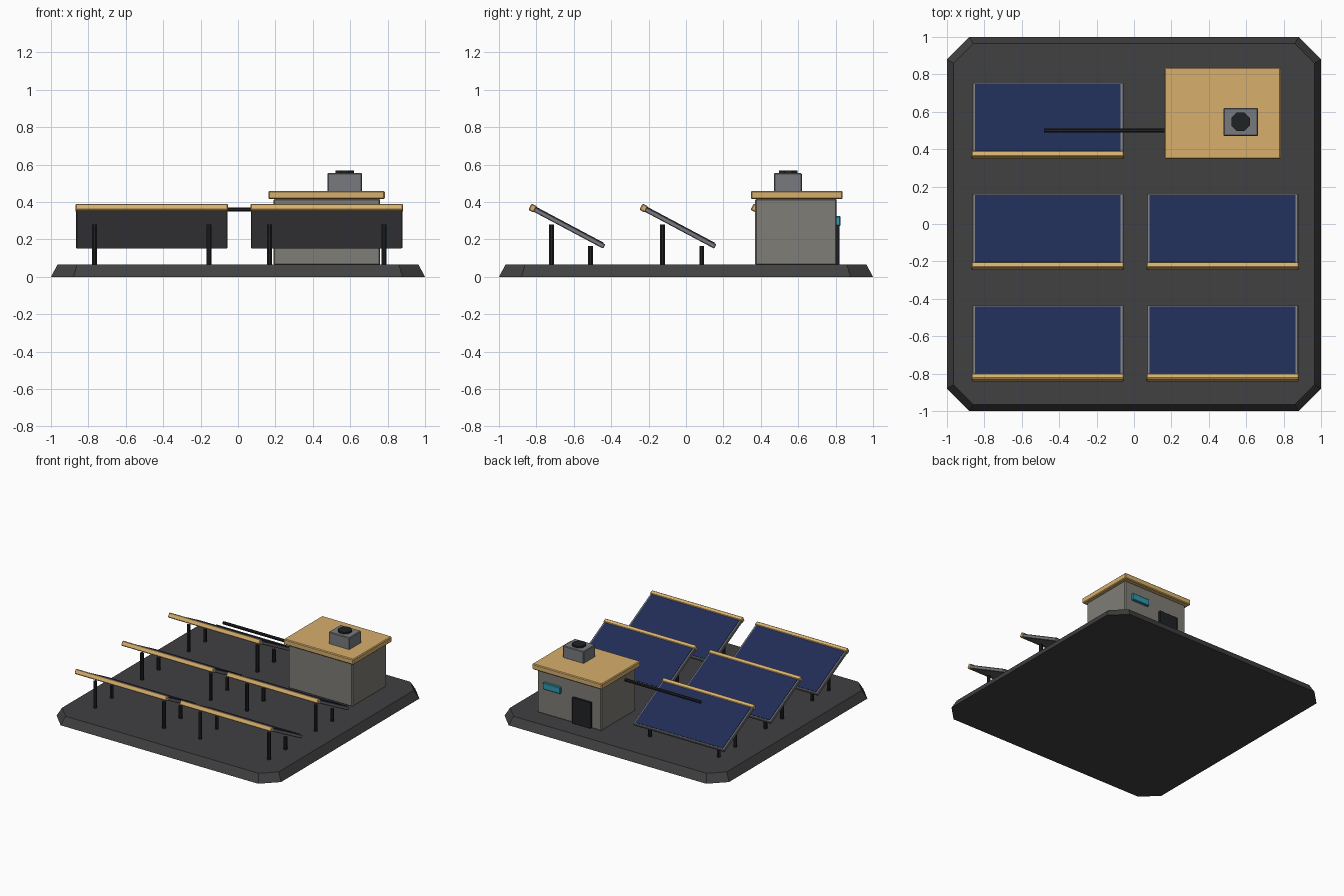
import bpy, bmesh, math
from mathutils import Matrix, Vector

if "Cube" in bpy.data.objects:
    bpy.data.objects.remove(bpy.data.objects["Cube"])


def mat(name, r, g, b):
    m = bpy.data.materials.new(name)
    m.diffuse_color = (r, g, b, 1)
    m.use_nodes = True
    m.node_tree.nodes["Principled BSDF"].inputs["Base Color"].default_value = m.diffuse_color
    return m


DARK = mat("dark_ground", 0.052, 0.052, 0.055)
BLACK = mat("black_metal", 0.015, 0.016, 0.018)
WALL = mat("wall", 0.21, 0.205, 0.18)
GOLD = mat("gold", 0.68, 0.43, 0.15)
BLUE = mat("blue_cells", 0.014, 0.025, 0.09)
FRAME = mat("grey_metal", 0.19, 0.195, 0.21)
TEAL = mat("teal_glass", 0.03, 0.32, 0.42)


def finish(name, bm, material, matrix=Matrix(), bevel=0.0):
    me = bpy.data.meshes.new(name)
    bmesh.ops.recalc_face_normals(bm, faces=bm.faces)
    bm.to_mesh(me)
    bm.free()
    ob = bpy.data.objects.new(name, me)
    bpy.context.collection.objects.link(ob)
    ob.matrix_world = matrix
    me.materials.append(material)
    if bevel:
        mod = ob.modifiers.new("bevel", 'BEVEL')
        mod.width, mod.segments = bevel, 1
    return ob


def box(name, lo, hi, material, matrix=Matrix(), bevel=0.004):
    bm = bmesh.new()
    bmesh.ops.create_cube(bm, size=1)
    lo, hi = Vector(lo), Vector(hi)
    bmesh.ops.scale(bm, vec=hi - lo, verts=bm.verts)
    bmesh.ops.translate(bm, vec=(lo + hi) / 2, verts=bm.verts)
    return finish(name, bm, material, matrix, bevel)


def rod(name, a, b, r, material, sides=8):
    a, b = Vector(a), Vector(b)
    bm = bmesh.new()
    bmesh.ops.create_cone(bm, cap_ends=True, segments=sides, radius1=r, radius2=r, depth=(b - a).length)
    bmesh.ops.rotate(bm, verts=bm.verts, matrix=Matrix.Rotation(math.pi / sides, 3, 'Z'))
    q = (b - a).to_track_quat('Z', 'Y').to_matrix().to_4x4()
    return finish(name, bm, material, Matrix.Translation((a + b) / 2) @ q)


# Ground slab: chamfered square, tapering towards the top
def octagon(s, c):
    k = s - c
    return [(s, -k), (s, k), (k, s), (-k, s), (-s, k), (-s, -k), (-k, -s), (k, -s)]


bm = bmesh.new()
bottom = [bm.verts.new((x, y, 0)) for x, y in octagon(1, 0.12)]
top = [bm.verts.new((x, y, 0.065)) for x, y in octagon(0.965, 0.105)]
bm.faces.new(bottom)
bm.faces.new(top)
for i in range(8):
    j = (i + 1) % 8
    bm.faces.new((bottom[i], bottom[j], top[j], top[i]))
finish("ground_slab", bm, DARK)


# Solar table: tilted frame, cells and top rail on four posts
def solar_table(tag, x, y):
    m = Matrix.Translation((x, y, 0.263)) @ Matrix.Rotation(math.radians(-28), 4, 'X')
    box("panel_frame_" + tag, (-0.405, -0.215, -0.013), (0.405, 0.215, 0.013), FRAME, m)
    box("panel_cells_" + tag, (-0.39, -0.203, 0.008), (0.39, 0.203, 0.0165), BLUE, m, 0)
    box("panel_rail_" + tag, (-0.408, -0.236, -0.017), (0.408, -0.203, 0.021), GOLD, m, 0.005)
    for side in (-1, 1):
        px = x + side * 0.306
        rod("tall_post_" + tag, (px, y - 0.093, 0.06), (px, y - 0.093, 0.28), 0.014, BLACK)
        rod("short_post_" + tag, (px, y + 0.117, 0.06), (px, y + 0.117, 0.165), 0.014, BLACK)


for row in range(3):
    for col, x in enumerate((-0.461, 0.474)):
        if (row, col) != (2, 1):
            solar_table(f"{row}_{col}", x, -0.627 + row * 0.594)

# Control building
box("building_walls", (0.19, 0.37, 0.063), (0.76, 0.805, 0.417), WALL, bevel=0.006)
box("building_roof", (0.163, 0.347, 0.415), (0.785, 0.838, 0.46), GOLD, bevel=0.006)
box("door", (0.275, 0.795, 0.065), (0.44, 0.821, 0.275), BLACK, bevel=0.002)
box("window", (0.545, 0.795, 0.272), (0.70, 0.825, 0.325), TEAL)

# Roof ventilator and cable conduit
box("roof_vent", (0.478, 0.47, 0.455), (0.663, 0.62, 0.555), FRAME, bevel=0.005)
rod("vent_fan", (0.57, 0.547, 0.55), (0.57, 0.547, 0.569), 0.053, BLACK)
rod("cable_conduit", (-0.48, 0.5, 0.36), (0.2, 0.5, 0.36), 0.012, BLACK)
